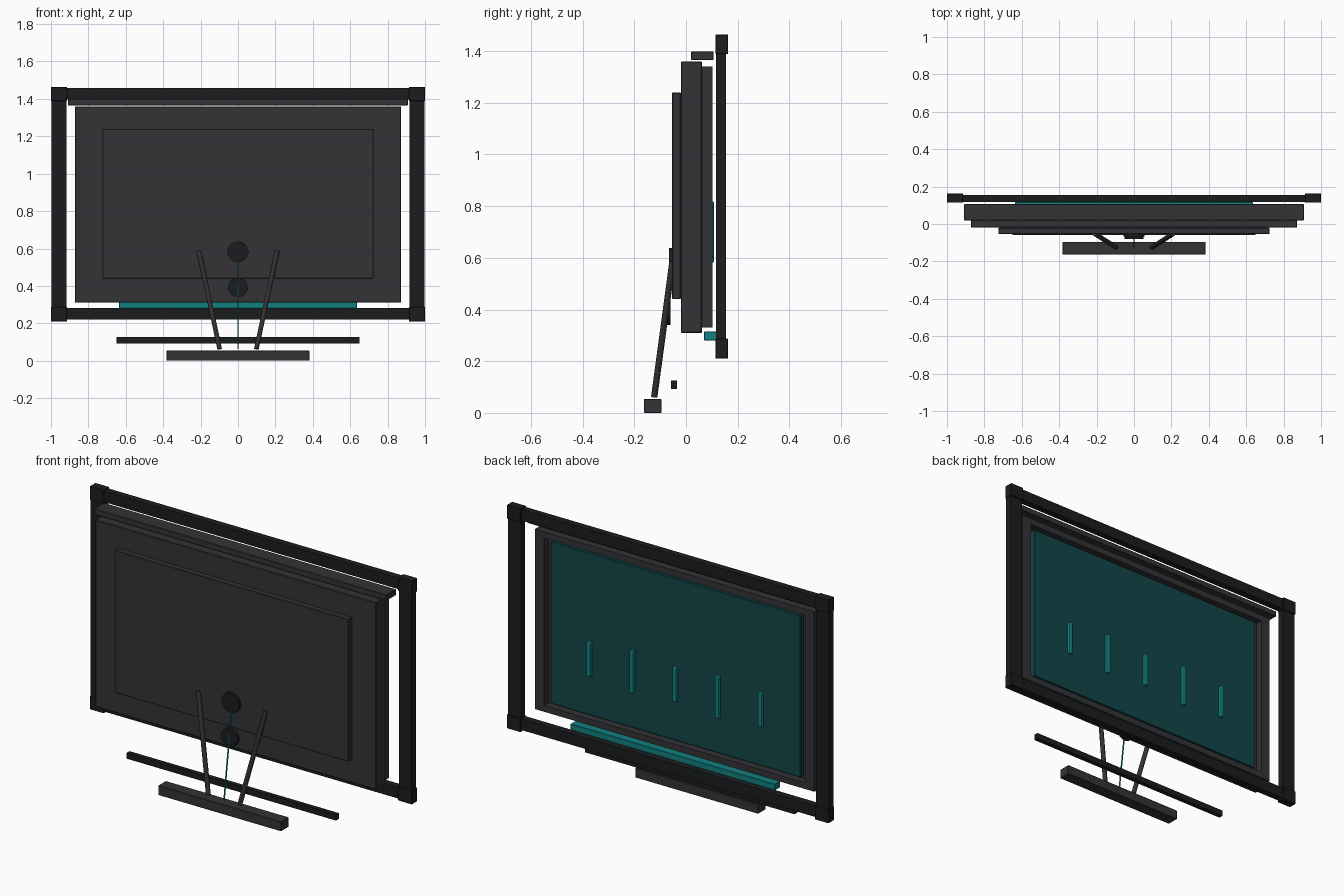
import bpy, bmesh
from mathutils import Vector

if "Cube" in bpy.data.objects:
    bpy.data.objects.remove(bpy.data.objects["Cube"])


def material(name, rgb):
    m = bpy.data.materials.new(name)
    m.diffuse_color = (*rgb, 1)
    m.use_nodes = True
    m.node_tree.nodes["Principled BSDF"].inputs["Base Color"].default_value = m.diffuse_color
    return m


GREY = material("charcoal", (0.033, 0.033, 0.038))
BLACK = material("black", (0.011, 0.012, 0.013))
TEAL = material("teal", (0.006, 0.22, 0.22))
SCREEN = material("screen_teal", (0.006, 0.06, 0.065))


def finish(name, bm, mat):
    mesh = bpy.data.meshes.new(name)
    bm.to_mesh(mesh)
    bm.free()
    ob = bpy.data.objects.new(name, mesh)
    mesh.materials.append(mat)
    bpy.context.collection.objects.link(ob)
    return ob


def box(name, x, y, z, mat, bevel=0.0, segments=1):
    """Box from (min, max) ranges."""
    bm = bmesh.new()
    bmesh.ops.create_cube(bm, size=1)
    for v in bm.verts:
        v.co = Vector([(r[0] + r[1]) / 2 + c * (r[1] - r[0])
                       for r, c in zip((x, y, z), v.co)])
    if bevel:
        bmesh.ops.bevel(bm, geom=bm.edges[:], offset=bevel, segments=segments,
                        profile=0.5, affect='EDGES')
    return finish(name, bm, mat)


def rod(name, a, b, radius, mat, sides=16):
    """Cylinder between two points."""
    a, b = Vector(a), Vector(b)
    bm = bmesh.new()
    bmesh.ops.create_cone(bm, cap_ends=True, segments=sides,
                          radius1=radius, radius2=radius, depth=(b - a).length)
    rot = (b - a).to_track_quat('Z', 'Y')
    for v in bm.verts:
        v.co = rot @ v.co + (a + b) / 2
    for f in bm.faces:
        f.smooth = len(f.verts) == 4
    return finish(name, bm, mat)


def wide(w):
    return (-w, w)


# Cabinet: main housing, rear service panel, top hood
box("housing", wide(0.872), (-0.02, 0.062), (0.31, 1.36), GREY, 0.003)
box("service_panel", wide(0.725), (-0.054, -0.02), (0.44, 1.24), GREY, 0.003)
box("top_hood", wide(0.908), (0.02, 0.107), (1.365, 1.398), GREY, 0.002)

# Bezel around the recessed screen
box("bezel_top", wide(0.868), (0.06, 0.102), (1.305, 1.34), GREY)
box("bezel_bottom", wide(0.868), (0.06, 0.102), (0.33, 0.365), GREY)

# Screen and its raised bars
box("screen", wide(0.775), (0.06, 0.09), (0.38, 1.29), SCREEN, 0.003)
for i in range(-2, 3):
    h = 0.12 if i % 2 else 0.0975
    x = i * 0.266
    box("screen_bar", (x - 0.013, x + 0.013), (0.085, 0.108),
        (0.70 - h, 0.70 + h), TEAL, 0.007, 2)

# Light bar under the cabinet
box("light_bar", wide(0.635), (0.07, 0.118), (0.28, 0.315), TEAL, 0.002)

# Outer frame rails
box("frame_rail_top", wide(0.92), (0.117, 0.155), (1.396, 1.458), BLACK)
box("frame_rail_bottom", wide(0.92), (0.117, 0.155), (0.22, 0.283), BLACK)

# Mirrored parts: posts, corners, bezel sides, stand legs
for s in (-1, 1):
    def side(a, b):
        return tuple(sorted((s * a, s * b)))
    box("frame_post", side(0.917, 0.997), (0.117, 0.155), (0.25, 1.43), BLACK)
    for z in ((0.21, 0.287), (1.388, 1.464)):
        box("frame_corner", side(0.914, 1.0), (0.114, 0.163), z, BLACK, 0.002)
    box("bezel_side", side(0.81, 0.868), (0.06, 0.102), (0.365, 1.305), GREY)
    rod("stand_leg", (s * 0.098, -0.123, 0.062), (s * 0.21, -0.052, 0.588),
        0.0125, GREY)

# Hub discs with a thin cable running to the base
rod("upper_hub", (0, -0.066, 0.582), (0, -0.05, 0.582), 0.056, BLACK, 32)
rod("lower_hub", (0, -0.079, 0.392), (0, -0.06, 0.392), 0.052, BLACK, 32)
rod("cable", (0, -0.052, 0.58), (0, -0.123, 0.062), 0.004, TEAL, 8)

# Stand foot and floating cross bar
box("stand_foot", wide(0.382), (-0.163, -0.095), (0.0, 0.054), GREY, 0.002)
box("cross_bar", wide(0.65), (-0.059, -0.034), (0.093, 0.126), BLACK)
